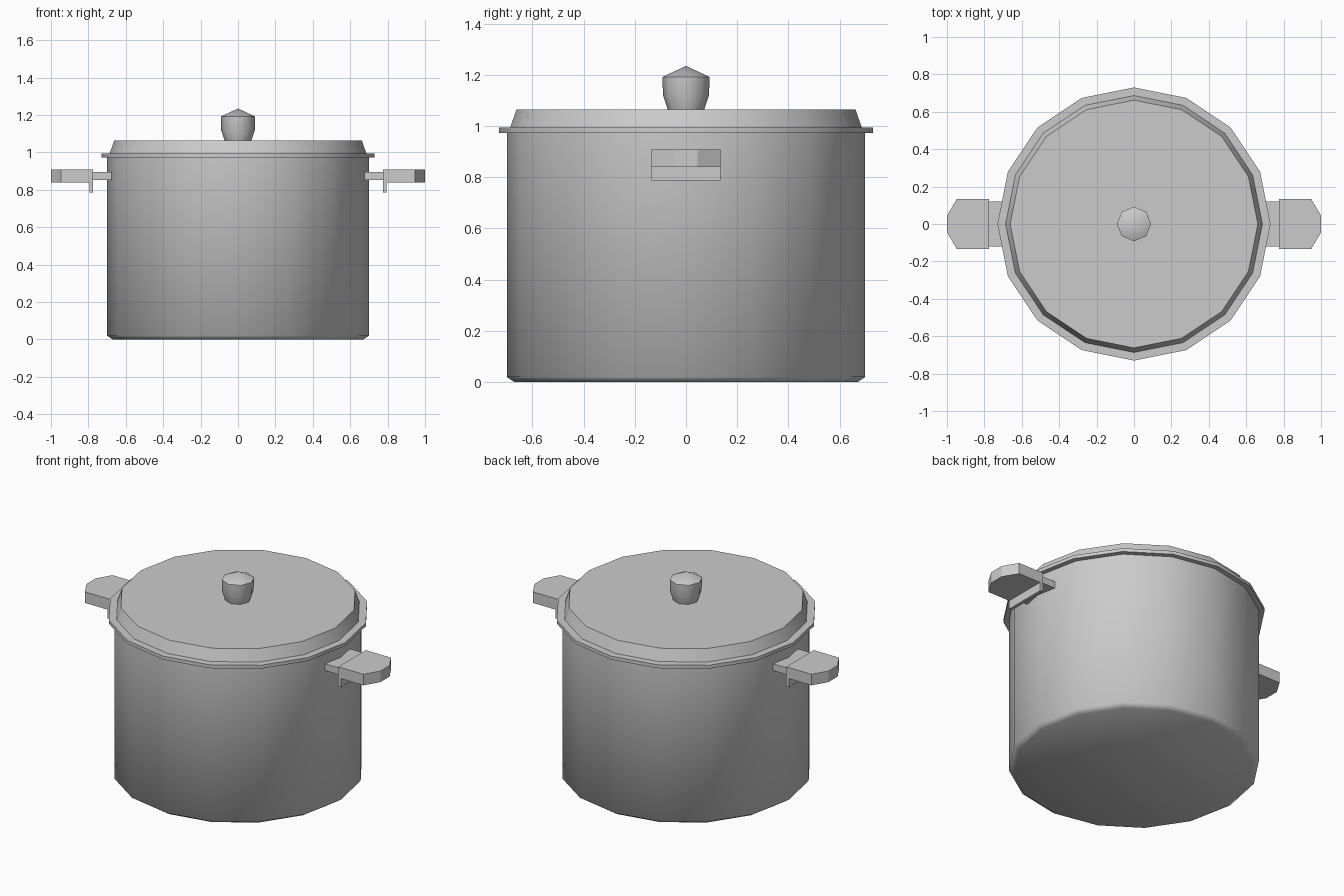
import bpy
import bmesh
from math import cos, sin, tau, radians

cube = bpy.data.objects.get("Cube")
if cube:
    bpy.data.objects.remove(cube)

steel = bpy.data.materials.new("grey_steel")
steel.use_nodes = True
grey = (0.6, 0.6, 0.6, 1)
steel.diffuse_color = grey
steel.node_tree.nodes["Principled BSDF"].inputs["Base Color"].default_value = grey


def finish(name, bm, smooth=False):
    bmesh.ops.recalc_face_normals(bm, faces=bm.faces)
    mesh = bpy.data.meshes.new(name)
    bm.to_mesh(mesh)
    bm.free()
    mesh.materials.append(steel)
    obj = bpy.data.objects.new(name, mesh)
    bpy.context.collection.objects.link(obj)
    if smooth:
        bpy.ops.object.select_all(action="DESELECT")
        obj.select_set(True)
        bpy.context.view_layer.objects.active = obj
        bpy.ops.object.shade_smooth_by_angle(angle=radians(60))
    return obj


def lathe(name, profile, sides):
    """Turn (radius, height) points into a closed solid; radius 0 makes a tip."""
    bm = bmesh.new()
    rings = []
    for r, z in profile:
        count = sides if r else 1
        rings.append([bm.verts.new((r * cos(tau * i / sides), r * sin(tau * i / sides), z))
                      for i in range(count)])
    for low, high in zip(rings, rings[1:]):
        for i in range(sides):
            j = (i + 1) % sides
            if len(high) == 1:
                bm.faces.new((low[i], low[j], high[0]))
            else:
                bm.faces.new((low[i], low[j], high[j], high[i]))
    for ring in (rings[0], rings[-1]):
        if len(ring) > 1:
            bm.faces.new(ring)
    return finish(name, bm, True)


def slab(name, outline, z0, z1, side):
    """Extrude a half outline, mirrored across y, on the given side of the pot."""
    bm = bmesh.new()
    points = outline + [(x, -y) for x, y in reversed(outline)]
    base = bm.faces.new([bm.verts.new((side * x, y, z0)) for x, y in points])
    extruded = bmesh.ops.extrude_face_region(bm, geom=[base])["geom"]
    bmesh.ops.translate(bm, vec=(0, 0, z1 - z0),
                        verts=[v for v in extruded if isinstance(v, bmesh.types.BMVert)])
    return finish(name, bm)


# Pot, lid and knob
lathe("pot_body", [(0.67, 0), (0.70, 0.02), (0.70, 0.98)], 16)
lathe("lid_rim", [(0.73, 0.973), (0.73, 0.994)], 16)
lathe("lid", [(0.688, 0.99), (0.662, 1.065)], 16)
lathe("lid_knob", [(0.07, 1.06), (0.09, 1.12), (0.092, 1.192), (0, 1.235)], 8)

# Handles: bracket, hanging plate and chamfered grip
for label, side in (("left", 1), ("right", -1)):
    slab(label + "_bracket", [(0.675, 0.12), (0.78, 0.12)], 0.853, 0.895, side)
    slab(label + "_plate", [(0.775, 0.134), (0.795, 0.134)], 0.787, 0.842, side)
    slab(label + "_grip", [(0.775, 0.134), (0.947, 0.134), (1.0, 0.045)], 0.84, 0.908, side)
